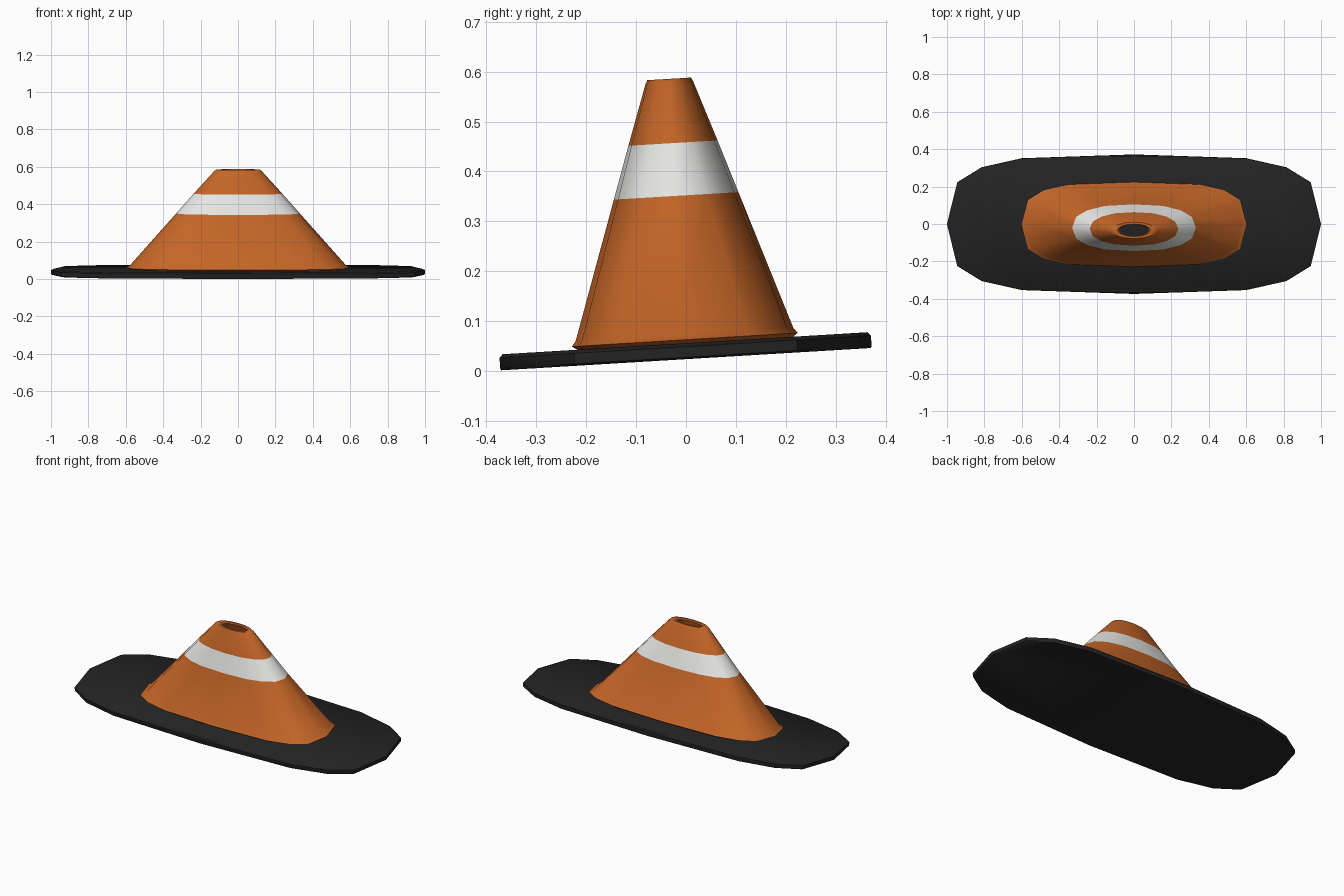
import bpy, math
from mathutils import Matrix

cube = bpy.data.objects.get("Cube")
if cube:
    bpy.data.objects.remove(cube, do_unlink=True)


def material(name, colour):
    mat = bpy.data.materials.new(name)
    mat.use_nodes = True
    mat.diffuse_color = (*colour, 1)
    bsdf = mat.node_tree.nodes["Principled BSDF"]
    bsdf.inputs["Base Color"].default_value = (*colour, 1)
    bsdf.inputs["Roughness"].default_value = 0.7
    return mat


orange = material("orange", (0.55, 0.13, 0.02))
white = material("white", (0.8, 0.8, 0.78))
black = material("black rubber", (0.017, 0.017, 0.017))

SIDES = 16
TILT = Matrix.Translation((0, 0, 0.0235)) @ Matrix.Rotation(math.radians(3.45), 4, 'X')


def ring(rx, ry, z, square):
    """Sixteen points, blended from an ellipse (0) to a rounded rectangle (1)."""
    points = []
    for i in range(SIDES):
        a = 2 * math.pi * i / SIDES
        c, s = math.cos(a), math.sin(a)
        if i % 4 == 2:
            goal = (math.copysign(0.815, c), math.copysign(0.815, s))
        elif i % 2:
            wide, narrow = 0.945, 0.6
            x, y = (wide, narrow) if abs(c) > abs(s) else (narrow, wide)
            goal = (math.copysign(x, c), math.copysign(y, s))
        else:
            goal = (c, s)
        points.append((rx * (c + (goal[0] - c) * square),
                       ry * (s + (goal[1] - s) * square), z))
    return points


def loft(name, rings, mats, band=None, caps=False):
    """Skin the rings in order; faces of the band row get the second material."""
    verts = [p for r in rings for p in r]
    faces, slots = [], []
    for row in range(len(rings) - 1):
        a, b = row * SIDES, (row + 1) * SIDES
        for i in range(SIDES):
            j = (i + 1) % SIDES
            faces.append((a + i, a + j, b + j, b + i))
            slots.append(1 if row == band else 0)
    if caps:
        faces.append(tuple(reversed(range(SIDES))))
        faces.append(tuple(range(len(verts) - SIDES, len(verts))))
        slots += [0, 0]
    mesh = bpy.data.meshes.new(name)
    mesh.from_pydata(verts, [], faces)
    for mat in mats:
        mesh.materials.append(mat)
    for face, slot in zip(mesh.polygons, slots):
        face.material_index = slot
    obj = bpy.data.objects.new(name, mesh)
    bpy.context.collection.objects.link(obj)
    obj.matrix_world = TILT
    bpy.ops.object.select_all(action='DESELECT')
    obj.select_set(True)
    bpy.context.view_layer.objects.active = obj
    bpy.ops.object.shade_smooth_by_angle(angle=math.radians(40))
    return obj


# Flat rubber base with softened upper edge
base_profile = [(0.995, 0), (1, 0.004), (1, 0.025), (0.982, 0.032)]
loft("base", [ring(r, r * 0.373, z, 1) for r, z in base_profile], [black], caps=True)

# Hollow cone: foot lip, wall, white band, rim and inner wall
cone_profile = [
    (0.57, 0.031, 0.9), (0.6, 0.039, 0.9), (0.578, 0.05, 0.9),
    (0.331, 0.328, 0.4), (0.237, 0.434, 0.25), (0.126, 0.556, 0.1),
    (0.116, 0.563, 0.1), (0.088, 0.563, 0.05), (0.08, 0.556, 0.05),
    (0.53, 0.033, 0.9),
]
loft("cone", [ring(r, r * 0.378, z, sq) for r, z, sq in cone_profile],
     [orange, white], band=3)
